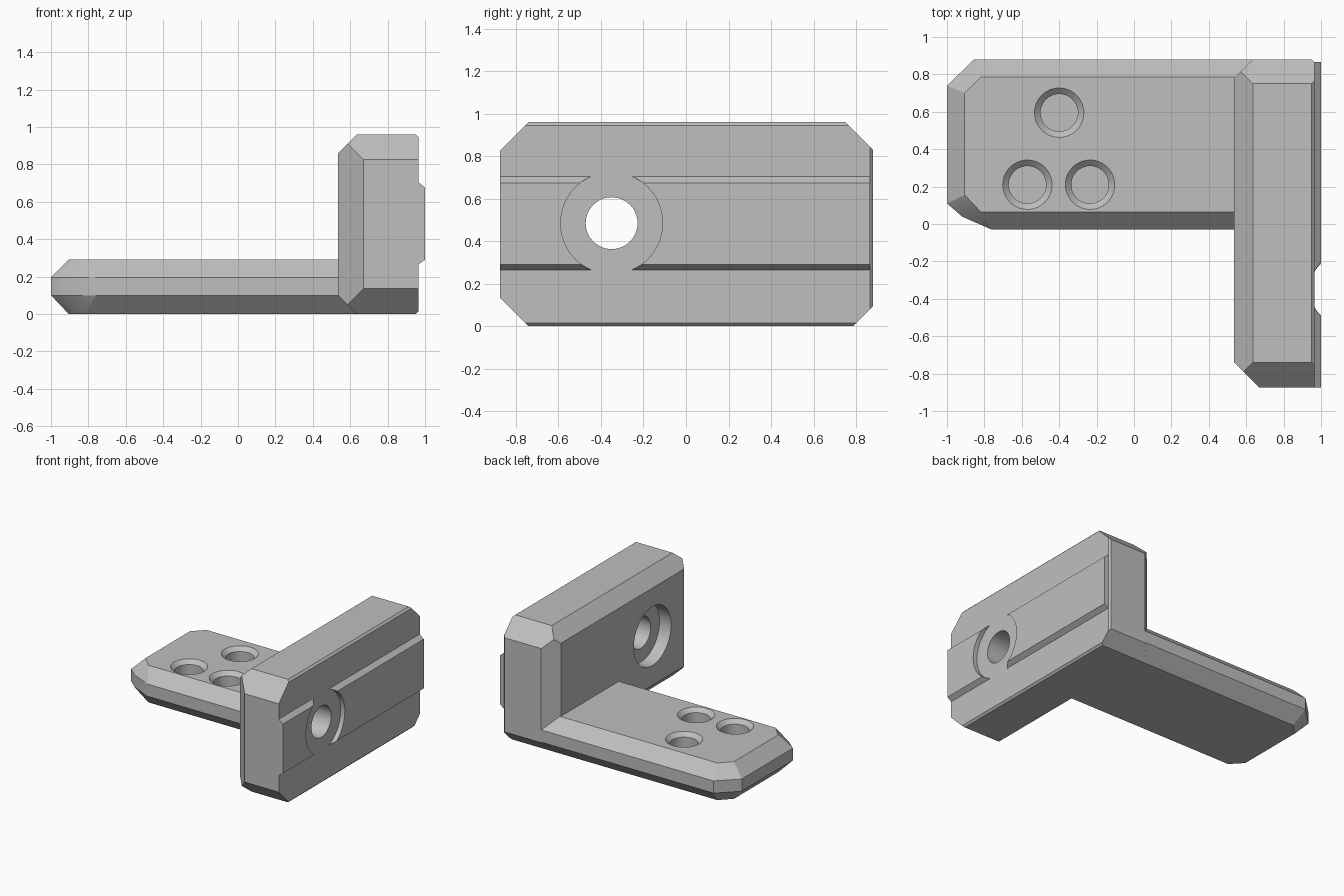
import bpy, bmesh, math
from mathutils import Vector

old = bpy.data.objects.get("Cube")
if old:
    bpy.data.objects.remove(old, do_unlink=True)

GREY = (0.52, 0.52, 0.52, 1)
mat = bpy.data.materials.new("matte grey")
mat.use_nodes = True
mat.diffuse_color = GREY
mat.node_tree.nodes["Principled BSDF"].inputs["Base Color"].default_value = GREY


def make_object(name, bm):
    bmesh.ops.recalc_face_normals(bm, faces=bm.faces)
    mesh = bpy.data.meshes.new(name)
    bm.to_mesh(mesh)
    bm.free()
    mesh.materials.append(mat)
    obj = bpy.data.objects.new(name, mesh)
    bpy.context.collection.objects.link(obj)
    return obj


def hull(name, points):
    bm = bmesh.new()
    for p in points:
        bm.verts.new(p)
    bmesh.ops.convex_hull(bm, input=bm.verts)
    bmesh.ops.dissolve_limit(bm, angle_limit=0.01, verts=bm.verts, edges=bm.edges)
    return make_object(name, bm)


def chamfered_box(name, low, high, chamfers):
    """Box whose edges are sliced off; each chamfer is (direction, size)."""
    low, high = Vector(low), Vector(high)
    bm = bmesh.new()
    bmesh.ops.create_cube(bm, size=1)
    for v in bm.verts:
        v.co = [(low[i] + high[i]) / 2 + v.co[i] * (high[i] - low[i]) for i in range(3)]
    for direction, size in chamfers:
        point = Vector([high[i] if d > 0 else low[i] for i, d in enumerate(direction)])
        axis = next(i for i, d in enumerate(direction) if d)
        point[axis] -= direction[axis] * size
        bmesh.ops.bisect_plane(bm, geom=bm.verts[:] + bm.edges[:] + bm.faces[:],
                               plane_co=point, plane_no=Vector(direction), clear_outer=True)
        bmesh.ops.holes_fill(bm, edges=[e for e in bm.edges if e.is_boundary])
    return make_object(name, bm)


def lathe(name, origin, axis, rings, segments=48):
    """Round solid along an axis; rings are (distance along axis, radius)."""
    turn = Vector((0, 0, 1)).rotation_difference(Vector(axis))
    bm = bmesh.new()
    loops = []
    for dist, radius in rings:
        loop = []
        for i in range(segments):
            a = 2 * math.pi * i / segments
            p = Vector((radius * math.cos(a), radius * math.sin(a), dist))
            loop.append(bm.verts.new(Vector(origin) + turn @ p))
        loops.append(loop)
    for a, b in zip(loops, loops[1:]):
        for i in range(segments):
            j = (i + 1) % segments
            bm.faces.new((a[i], a[j], b[j], b[i]))
    bm.faces.new(loops[0])
    bm.faces.new(loops[-1])
    return make_object(name, bm)


def combine(target, tool, operation):
    mod = target.modifiers.new("combine", 'BOOLEAN')
    mod.operation, mod.object, mod.solver = operation, tool, 'EXACT'
    bpy.context.view_layer.objects.active = target
    bpy.ops.object.modifier_apply(modifier=mod.name)
    bpy.data.objects.remove(tool, do_unlink=True)


# Upright plate with bevelled edges
bracket = chamfered_box("angle_bracket", (0.535, -0.875, 0), (0.965, 0.88, 0.96), [
    ((-1, -1, 0), 0.135), ((-1, 1, 0), 0.1), ((-1, 0, 1), 0.1), ((-1, 0, -1), 0.1),
    ((0, -1, 1), 0.135), ((0, -1, -1), 0.135), ((0, 1, 1), 0.13), ((0, 1, -1), 0.095),
    ((1, 0, 1), 0.015), ((1, 0, -1), 0.015), ((1, 1, 0), 0.015)])

# Flat arm: wide outline at mid height, smaller outline on top and bottom
END = 0.7
wide = [(-1, 0.74), (-0.855, 0.88), (END, 0.88), (END, -0.03),
        (-0.76, -0.03), (-0.92, 0.04), (-1, 0.11)]
narrow = [(-0.905, 0.7), (-0.82, 0.785), (END, 0.785), (END, 0.065),
          (-0.82, 0.065), (-0.905, 0.155)]
arm = hull("arm", [(x, y, z) for x, y in wide for z in (0.1, 0.195)]
           + [(x, y, z) for x, y in narrow for z in (0, 0.29)])
combine(bracket, arm, 'UNION')

# Guide rail on the outer face, interrupted by a round recess
rail_profile = [(0.93, 0.265), (0.965, 0.265), (1, 0.29), (1, 0.675), (0.965, 0.705), (0.93, 0.705)]
rail = hull("guide_rail", [(x, y, z) for x, z in rail_profile for y in (-0.875, 0.865)])
BOLT = (0, -0.35, 0.485)
combine(rail, lathe("rail_recess", BOLT, (1, 0, 0), [(0.9, 0.24), (1.1, 0.24)]), 'DIFFERENCE')
combine(bracket, rail, 'UNION')

# Bolt hole with a counterbore on the inner face
combine(bracket, lathe("bolt_hole", BOLT, (1, 0, 0),
                       [(0.4, 0.23), (0.635, 0.23), (0.635, 0.122), (1.1, 0.122)]), 'DIFFERENCE')

# Three blind countersunk holes in the arm
for x, y in [(-0.4, 0.595), (-0.57, 0.21), (-0.235, 0.21)]:
    combine(bracket, lathe("screw_hole", (x, y, 0), (0, 0, 1),
                           [(0.08, 0.1), (0.26, 0.1), (0.29, 0.132), (0.4, 0.132)]), 'DIFFERENCE')

bpy.ops.object.select_all(action='DESELECT')
bracket.select_set(True)
bpy.context.view_layer.objects.active = bracket
bpy.ops.object.shade_smooth_by_angle(angle=math.radians(20))
